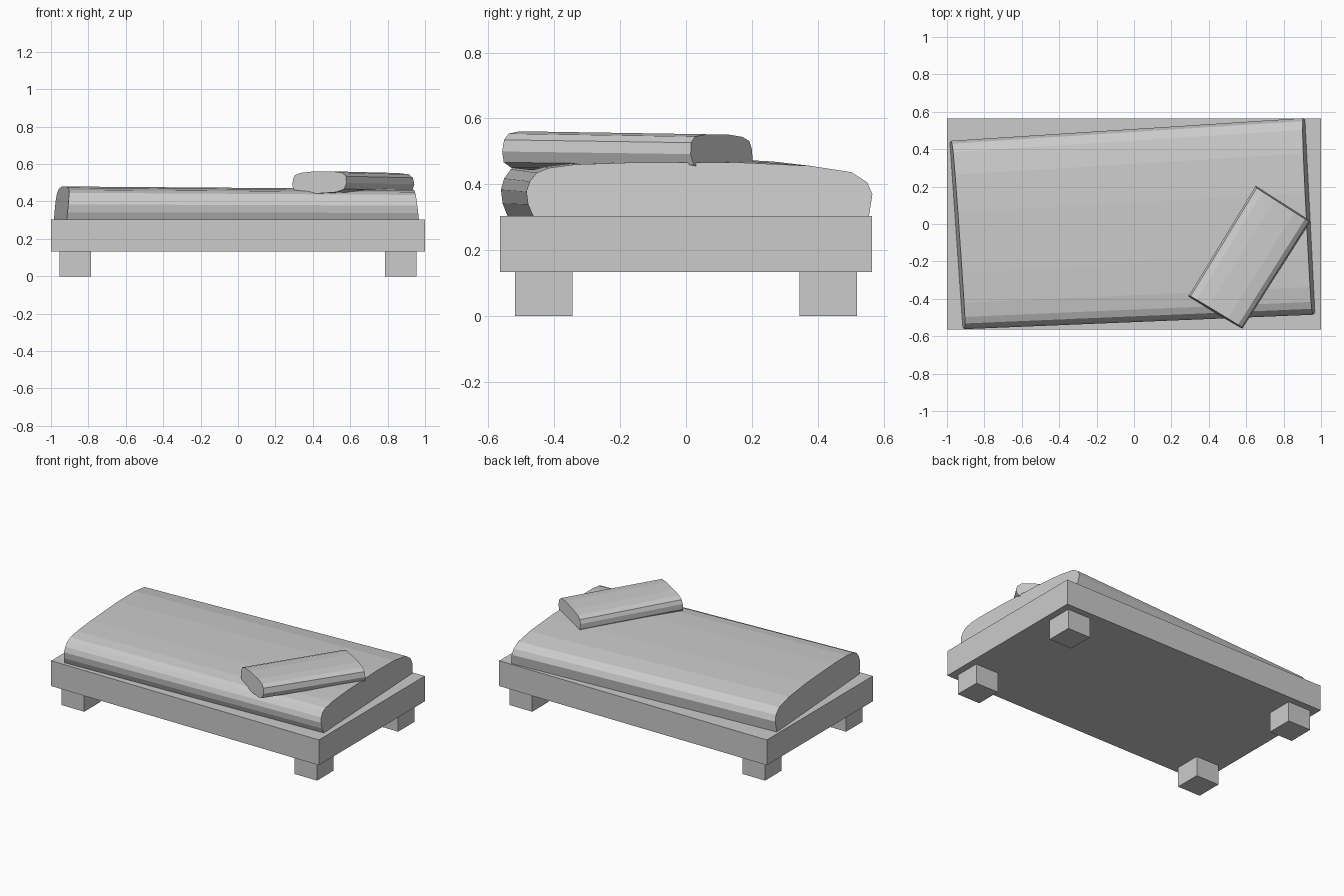
import bpy
import bmesh
from mathutils import Vector

cube = bpy.data.objects.get("Cube")
if cube:
    bpy.data.objects.remove(cube, do_unlink=True)

grey = bpy.data.materials.new("plain_grey")
grey.use_nodes = True
colour = (0.6, 0.6, 0.6, 1)
grey.diffuse_color = colour
grey.node_tree.nodes["Principled BSDF"].inputs["Base Color"].default_value = colour


def finish(name, bm):
    bmesh.ops.recalc_face_normals(bm, faces=bm.faces)
    mesh = bpy.data.meshes.new(name)
    bm.to_mesh(mesh)
    bm.free()
    mesh.materials.append(grey)
    obj = bpy.data.objects.new(name, mesh)
    bpy.context.collection.objects.link(obj)
    return obj


def box(name, low, high):
    low, high = Vector(low), Vector(high)
    bm = bmesh.new()
    bmesh.ops.create_cube(bm, size=1)
    for v in bm.verts:
        v.co = (low + high) / 2 + v.co * (high - low)
    return finish(name, bm)


def cushion(name, profile, ends):
    """Loft one rounded profile between two ends: near corner, far corner,
    base height, thickness and how far the top leans inwards."""
    bm = bmesh.new()
    rings = []
    for near, far, base, thick, lean in ends:
        near, far = Vector((*near, 0)), Vector((*far, 0))
        lean = Vector((*lean, 0))
        rings.append([bm.verts.new(near.lerp(far, u) + lean * h
                                   + Vector((0, 0, base + thick * h)))
                      for u, h in profile])
    a, b = rings
    for i in range(len(a)):
        j = (i + 1) % len(a)
        bm.faces.new((a[i], a[j], b[j], b[i]))
    bm.faces.new(a)
    bm.faces.new(b)
    return finish(name, bm)


# Bed base and four square legs
box("bed_base", (-1, -0.565, 0.133), (1, 0.565, 0.304))
for sx, side in ((1, "left"), (-1, "right")):
    for sy, end in ((-1, "front"), (1, "back")):
        x, y = sorted((sx * 0.785, sx * 0.955)), sorted((sy * 0.345, sy * 0.52))
        box(f"{end}_{side}_leg", (x[0], y[0], 0), (x[1], y[1], 0.133))

# Mattress, slightly askew with a domed top
mattress_profile = [
    (0.02, 0), (0.005, 0.22), (0, 0.46), (0.01, 0.65), (0.03, 0.81),
    (0.065, 0.9), (0.14, 0.965), (0.3, 1), (0.62, 1), (0.82, 0.94),
    (0.94, 0.82), (0.985, 0.63), (1, 0.41), (0.99, 0)]
cushion("mattress", mattress_profile, [
    ((-0.915, -0.562), (-0.985, 0.445), 0.303, 0.177, (0.017, 0)),
    ((0.968, -0.485), (0.914, 0.566), 0.303, 0.163, (-0.02, 0))])

# Pillow lying at an angle over the front edge
pillow_profile = [
    (0, 0.3), (0.05, 0.1), (0.2, 0.03), (0.48, 0), (0.82, 0.06),
    (0.96, 0.2), (1, 0.48), (0.98, 0.78), (0.91, 0.94), (0.72, 1),
    (0.36, 0.99), (0.14, 0.93), (0.03, 0.82), (0, 0.6)]
cushion("pillow", pillow_profile, [
    ((0.29, -0.388), (0.578, -0.562), 0.443, 0.118, (0.005, 0.008)),
    ((0.652, 0.205), (0.945, 0.018), 0.436, 0.116, (-0.005, -0.008))])
